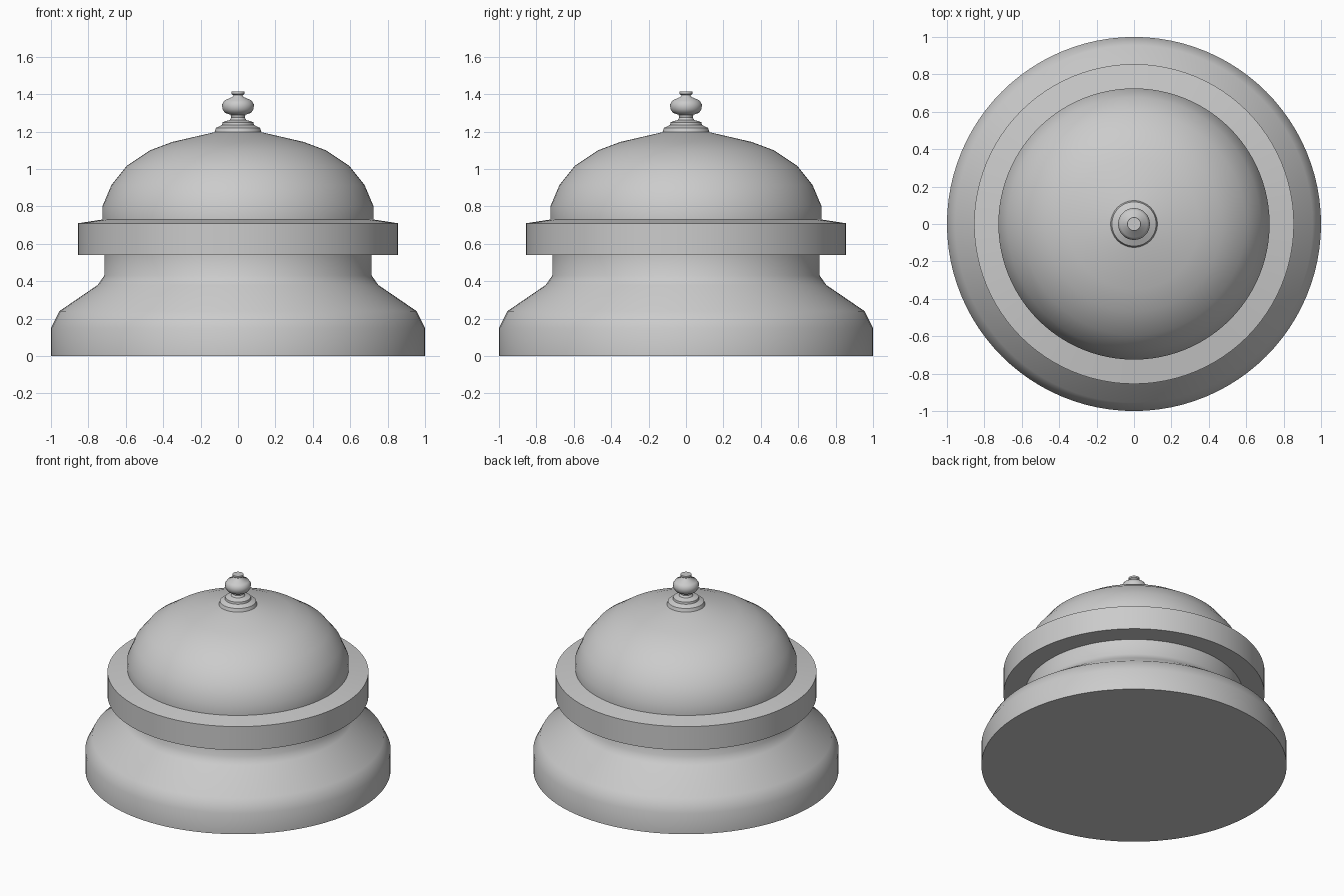
import bpy, bmesh, math

if "Cube" in bpy.data.objects:
    bpy.data.objects.remove(bpy.data.objects["Cube"])

SEG = 96


def lathe(name, profile, angle=30):
    """Revolve an (r, z) profile around z; r = 0 makes a pole."""
    bm = bmesh.new()
    verts = [bm.verts.new((r, 0, z)) for r, z in profile]
    edges = [bm.edges.new(pair) for pair in zip(verts, verts[1:])]
    bmesh.ops.spin(bm, geom=verts + edges, cent=(0, 0, 0), axis=(0, 0, 1),
                   angle=math.tau, steps=SEG, use_duplicate=False)
    bmesh.ops.remove_doubles(bm, verts=bm.verts, dist=0.0005)
    bmesh.ops.recalc_face_normals(bm, faces=bm.faces)
    # Open shells: make sure the normals point away from the axis
    if sum(f.normal.dot(f.calc_center_median()) for f in bm.faces) < 0:
        bmesh.ops.reverse_faces(bm, faces=bm.faces)
    mesh = bpy.data.meshes.new(name)
    bm.to_mesh(mesh)
    bm.free()
    obj = bpy.data.objects.new(name, mesh)
    bpy.context.collection.objects.link(obj)
    bpy.ops.object.select_all(action='DESELECT')
    obj.select_set(True)
    bpy.context.view_layer.objects.active = obj
    bpy.ops.object.shade_smooth_by_angle(angle=math.radians(angle))
    return obj


# Flared foot with a flat bottom and a straight neck
lathe("base", [(0, 0), (1, 0), (1, 0.15), (0.955, 0.24), (0.75, 0.38),
               (0.715, 0.43), (0.715, 0.54)], 45)

# Collar around the rim of the bell
lathe("collar", [(0.715, 0.54), (0.855, 0.54), (0.855, 0.71), (0.725, 0.73)])

# Bell dome
lathe("dome", [(0.725, 0.73), (0.725, 0.80), (0.677, 0.914), (0.595, 1.017),
               (0.47, 1.10), (0.35, 1.145), (0.125, 1.197), (0, 1.21)])

# Stepped flange under the button
lathe("flange", [(0.125, 1.197), (0.118, 1.22), (0.085, 1.235), (0.083, 1.25),
                 (0.045, 1.262), (0.036, 1.275), (0.04, 1.29)])

# Rounded button with a small cap
lathe("button", [(0.04, 1.29), (0.07, 1.30), (0.083, 1.32), (0.085, 1.345),
                 (0.072, 1.367), (0.03, 1.385), (0.025, 1.395),
                 (0.036, 1.402), (0.036, 1.414), (0, 1.414)], 45)
